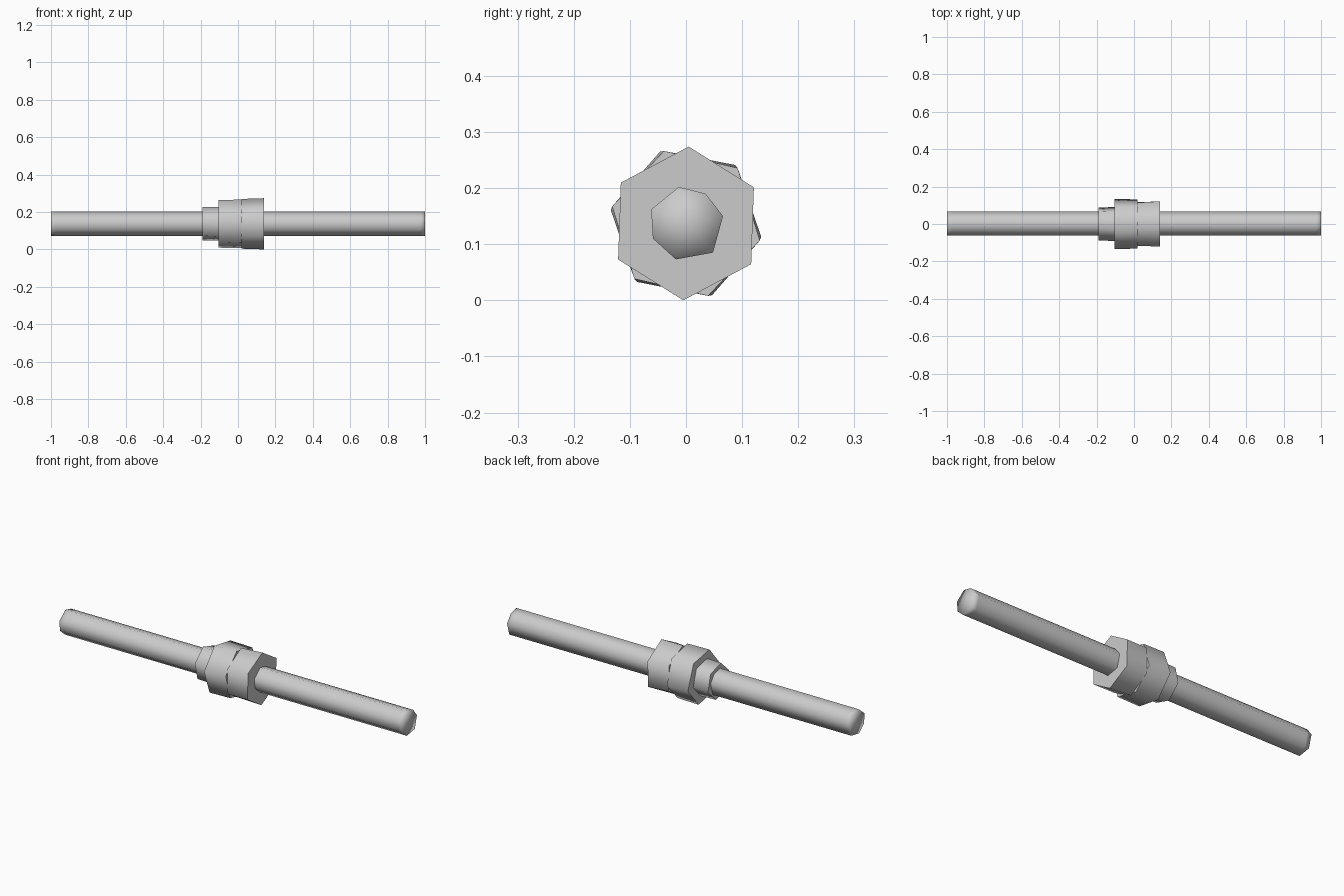
import bpy, bmesh
from math import radians, cos, sin

if "Cube" in bpy.data.objects:
    bpy.data.objects.remove(bpy.data.objects["Cube"], do_unlink=True)

steel = bpy.data.materials.new("grey steel")
steel.use_nodes = True
steel.diffuse_color = (0.6, 0.6, 0.6, 1)
steel.node_tree.nodes["Principled BSDF"].inputs["Base Color"].default_value = (0.6, 0.6, 0.6, 1)

AXIS_Z = 0.137


def hexagon(radius, angle):
    """Hexagon section as (y, z) points around the axis."""
    turns = [radians(angle + 60 * i) for i in range(6)]
    return [(radius * cos(a), AXIS_Z + radius * sin(a)) for a in turns]


def loft(name, sections, smooth_angle, fan=False):
    """Skin a closed solid through (x, section) pairs along the x axis."""
    bm = bmesh.new()
    rings = [[bm.verts.new((x, y, z)) for y, z in pts] for x, pts in sections]
    for a, b in zip(rings, rings[1:]):
        n = len(a)
        for i in range(n):
            j = (i + 1) % n
            bm.faces.new((a[i], a[j], b[j], b[i]))
    caps = [bm.faces.new(rings[0]), bm.faces.new(rings[-1])]
    if fan:
        bmesh.ops.poke(bm, faces=caps)
    bmesh.ops.recalc_face_normals(bm, faces=bm.faces)
    mesh = bpy.data.meshes.new(name)
    bm.to_mesh(mesh)
    bm.free()
    mesh.materials.append(steel)
    obj = bpy.data.objects.new(name, mesh)
    bpy.context.collection.objects.link(obj)
    bpy.ops.object.select_all(action="DESELECT")
    obj.select_set(True)
    bpy.context.view_layer.objects.active = obj
    bpy.ops.object.shade_smooth_by_angle(angle=radians(smooth_angle))
    return obj


# Long seven-sided rod, softly shaded over its ends
rod_section = [(-0.013, 0.202), (0.035, 0.19), (0.066, 0.15), (0.048, 0.085),
               (-0.018, 0.073), (-0.059, 0.11), (-0.062, 0.162)]
loft("rod", [(x, rod_section) for x in (-1, -0.975, 0.975, 1)], 120, fan=True)

# Nuts, each slightly twisted along its length
loft("end_nut", [(0.02, hexagon(0.133, 91)), (0.14, hexagon(0.137, 88))], 70)
loft("middle_nut", [(-0.105, hexagon(0.136, 110)), (0.02, hexagon(0.135, 107))], 70)
loft("small_nut", [(-0.19, hexagon(0.092, 103)), (-0.105, hexagon(0.093, 107))], 70)
